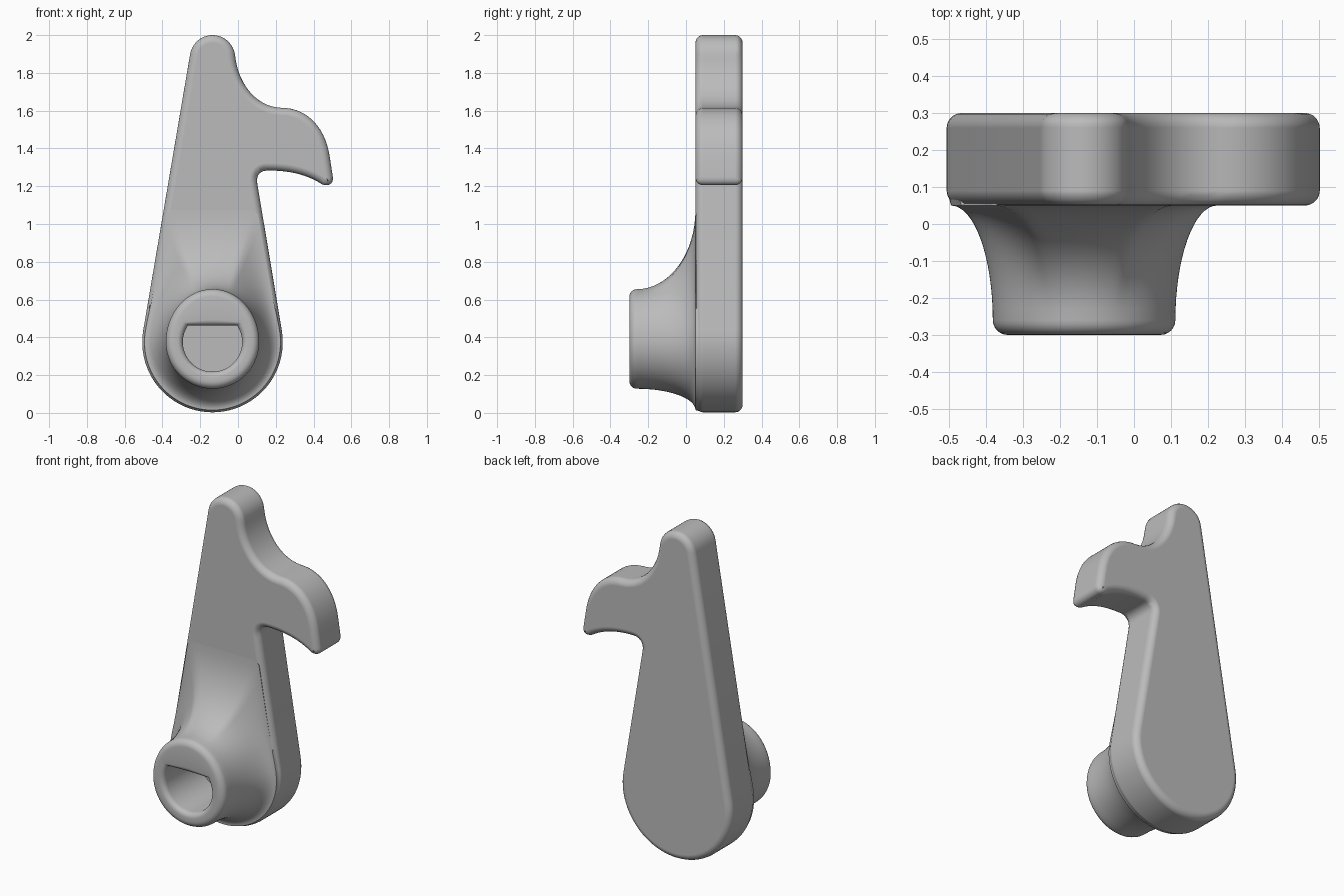
import bpy, bmesh
from math import sin, cos, pi, asin
from mathutils import Vector
from mathutils.geometry import interpolate_bezier

cube = bpy.data.objects.get("Cube")
if cube:
    bpy.data.objects.remove(cube, do_unlink=True)

grey = bpy.data.materials.new("plain grey")
grey.use_nodes = True
colour = (0.5, 0.5, 0.5, 1)
grey.diffuse_color = colour
grey.node_tree.nodes["Principled BSDF"].inputs["Base Color"].default_value = colour

CX, CZ, R = -0.135, 0.375, 0.372      # large round end
TOP_Z, TOP_R = 1.88, 0.12             # small round end
FRONT, BACK, RIM = 0.05, 0.30, -0.30  # depths
TAPER = asin((R - TOP_R) / (TOP_Z - CZ))


def make_object(name, bm):
    bmesh.ops.recalc_face_normals(bm, faces=bm.faces)
    for f in bm.faces:
        f.smooth = True
    mesh = bpy.data.meshes.new(name)
    bm.to_mesh(mesh)
    bm.free()
    mesh.materials.append(grey)
    obj = bpy.data.objects.new(name, mesh)
    bpy.context.collection.objects.link(obj)
    return obj


def arc(z, r, start, end, n):
    return [(CX + r * cos(start + (end - start) * i / n),
             z + r * sin(start + (end - start) * i / n)) for i in range(n + 1)]


def bezier(a, b, c, d, n):
    pts = interpolate_bezier(*[Vector((*p, 0)) for p in (a, b, c, d)], n)
    return [(p.x, p.y) for p in pts]


# Tapered lever plate with a curved hook on one side
outline = arc(CZ, R, TAPER, -pi - TAPER, 48)
outline += arc(TOP_Z, TOP_R, pi - TAPER, TAPER, 20)
outline += bezier((-0.012, 1.87), (0.005, 1.75), (0.09, 1.62), (0.23, 1.615), 16)
outline += bezier((0.23, 1.615), (0.36, 1.615), (0.46, 1.52), (0.485, 1.36), 16)[1:]
outline += bezier((0.502, 1.25), (0.508, 1.215), (0.48, 1.195), (0.445, 1.21), 8)
outline += bezier((0.445, 1.21), (0.37, 1.26), (0.27, 1.285), (0.155, 1.283), 12)[1:]
outline += bezier((0.155, 1.283), (0.115, 1.283), (0.095, 1.255), (0.102, 1.215), 8)[1:]

bm = bmesh.new()
face = bm.faces.new([bm.verts.new((x, FRONT, z)) for x, z in outline])
side = bmesh.ops.extrude_face_region(bm, geom=[face], use_keep_orig=True)
moved = [v for v in side["geom"] if isinstance(v, bmesh.types.BMVert)]
bmesh.ops.translate(bm, verts=moved, vec=(0, BACK - FRONT, 0))
plate = make_object("lever_plate", bm)
bevel = plate.modifiers.new("rounded_edges", "BEVEL")
bevel.width = 0.04
bevel.segments = 5
bevel.limit_method = "ANGLE"
bevel.angle_limit = pi / 3
bevel.use_clamp_overlap = False
bevel.harden_normals = True


# Radial shapes of the hub, measured from the centre of the large end
def egg(a):
    tall = 0.28 if sin(a) > 0 else 0.247
    return 1 / ((cos(a) / 0.247) ** 2 + (sin(a) / tall) ** 2) ** 0.5


def d_hole(a):
    return min(0.157, 0.088 / sin(a)) if sin(a) > 0.1 else 0.157


def base(a):
    c, s = abs(cos(a)), sin(a)
    r = R
    if s > sin(TAPER):
        r = R / (cos(TAPER) * c + sin(TAPER) * s)
        r = min(r, 0.74 / s)
    return r


def base_edge(a):
    rise = min(max((base(a) * sin(a) - 0.1) / 0.6, 0), 1)
    return base(a) - 0.012 - 0.03 * rise


# Rings run from inside the plate, out along the flare, over the rim, into the hole
rings = [(FRONT + 0.04, lambda a: base(a) - 0.002 - (0.05 if sin(a) > 0.5 else 0))]
for i in range(16, -1, -1):
    q = pi / 2 * i / 16
    rings.append((-0.26 + (FRONT + 0.26) * sin(q),
                  lambda a, s=1 - cos(q): egg(a) + s * (base_edge(a) - egg(a))))
for i in range(1, 7):
    q = pi / 2 * i / 6
    rings.append((RIM + 0.04 * (1 - sin(q)), lambda a, d=0.04 * (1 - cos(q)): egg(a) - d))
for i in range(6, -1, -1):
    q = pi / 2 * i / 6
    rings.append((RIM + 0.03 * (1 - sin(q)), lambda a, d=0.03 * (1 - cos(q)): d_hole(a) + d))
rings.append((FRONT + 0.01, d_hole))

N = 128
bm = bmesh.new()
loops = []
for y, radius in rings:
    angles = [2 * pi * k / N for k in range(N)]
    loops.append([bm.verts.new((CX + radius(a) * cos(a), y, CZ + radius(a) * sin(a)))
                  for a in angles])
for i, loop in enumerate(loops):
    nxt = loops[(i + 1) % len(loops)]
    for k in range(N):
        j = (k + 1) % N
        bm.faces.new((loop[k], loop[j], nxt[j], nxt[k]))
hub = make_object("flared_socket_hub", bm)
bpy.ops.object.select_all(action="DESELECT")
hub.select_set(True)
bpy.context.view_layer.objects.active = hub
bpy.ops.object.shade_smooth_by_angle(angle=pi / 4)
